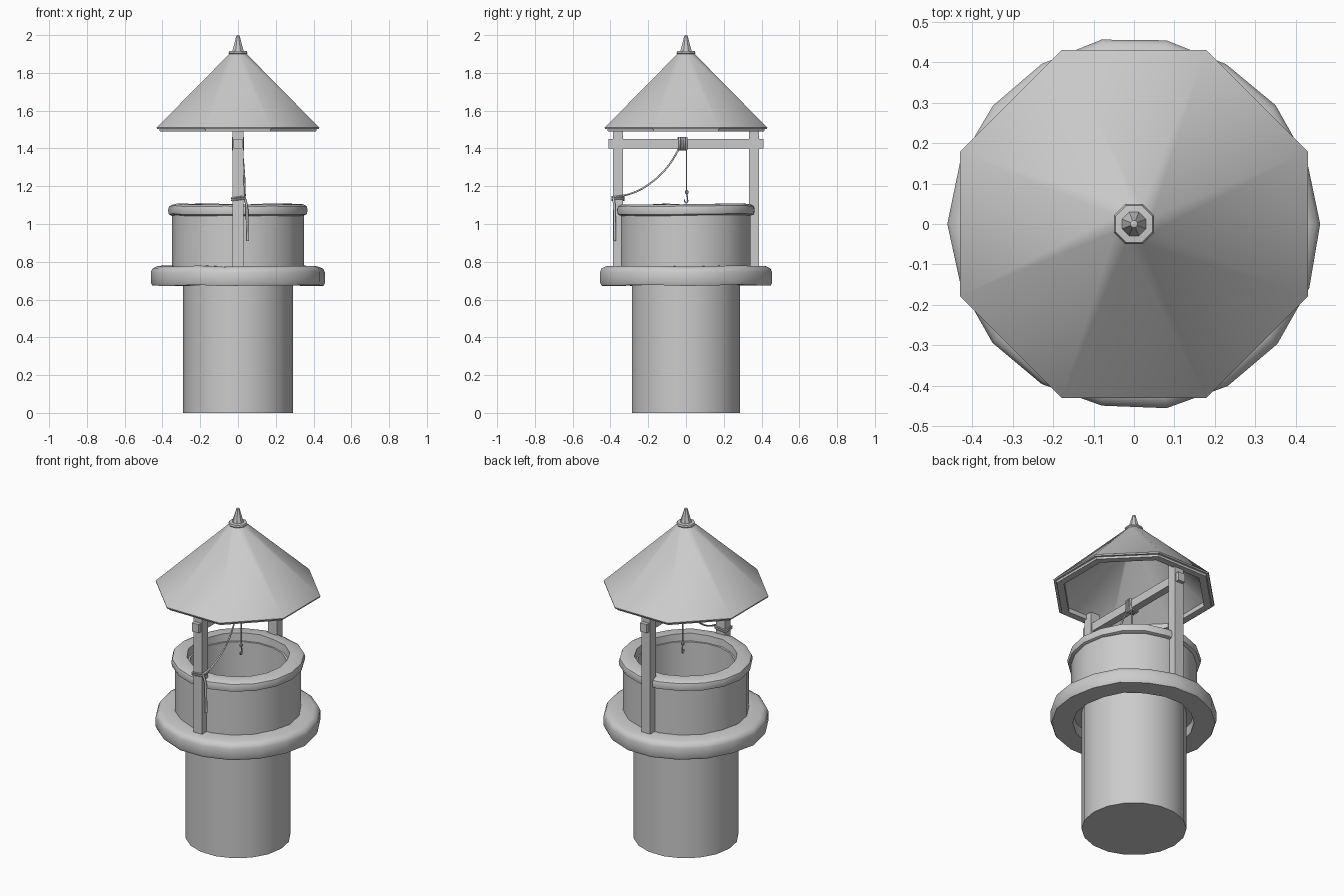
import bpy, bmesh, random
from math import cos, sin, pi, radians, tau
from mathutils import Vector

random.seed(4)
if "Cube" in bpy.data.objects:
    bpy.data.objects.remove(bpy.data.objects["Cube"])

GREY = (0.6, 0.6, 0.6, 1)
mat = bpy.data.materials.new("plain grey")
mat.use_nodes = True
mat.diffuse_color = GREY
mat.node_tree.nodes["Principled BSDF"].inputs["Base Color"].default_value = GREY


def finish(name, bm, smooth=True):
    bmesh.ops.remove_doubles(bm, verts=bm.verts, dist=0.0005)
    bmesh.ops.recalc_face_normals(bm, faces=bm.faces)
    me = bpy.data.meshes.new(name)
    bm.to_mesh(me)
    bm.free()
    if smooth:
        me.shade_smooth()
        me.set_sharp_from_angle(angle=radians(42))
    me.materials.append(mat)
    ob = bpy.data.objects.new(name, me)
    bpy.context.collection.objects.link(ob)
    return ob


def lathe(name, profile, sides=18, turn=0.0, wobble=0.0, closed=True):
    """Turn a list of (radius, height) points about the z axis."""
    bm = bmesh.new()
    rings = []
    for i in range(sides):
        a = turn + tau * i / sides
        dr, dz = random.uniform(-wobble, wobble), random.uniform(-wobble, wobble)
        rings.append([bm.verts.new(((r + dr) * cos(a), (r + dr) * sin(a), z + dz))
                      if r else bm.verts.new((0, 0, z)) for r, z in profile])
    n = len(profile)
    for i in range(sides):
        p, q = rings[i], rings[(i + 1) % sides]
        for j in range(n if closed else n - 1):
            k = (j + 1) % n
            if profile[j][0] or profile[k][0]:
                bm.faces.new((p[j], q[j], q[k], p[k]))
    return finish(name, bm)


def box(name, centre, size):
    bm = bmesh.new()
    bmesh.ops.create_cube(bm, size=1)
    bmesh.ops.scale(bm, vec=size, verts=bm.verts)
    bmesh.ops.translate(bm, vec=centre, verts=bm.verts)
    return finish(name, bm, smooth=False)


def rope(name, points, radius=0.005, cyclic=False, straight=False):
    cu = bpy.data.curves.new(name, 'CURVE')
    cu.dimensions = '3D'
    cu.bevel_depth, cu.bevel_resolution, cu.resolution_u = radius, 1, 6
    cu.use_fill_caps = True
    sp = cu.splines.new('BEZIER')
    sp.bezier_points.add(len(points) - 1)
    for bp, p in zip(sp.bezier_points, points):
        bp.co = p
        bp.handle_left_type = bp.handle_right_type = 'VECTOR' if straight else 'AUTO'
    sp.use_cyclic_u = cyclic
    ob = bpy.data.objects.new(name, cu)
    bpy.context.collection.objects.link(ob)
    cu.materials.append(mat)
    return ob


# Stone well: hollow shaft, wider upper wall, rounded lip and collar
lathe("shaft", [(0, 0), (0.29, 0), (0.29, 0.8), (0.27, 0.8), (0.27, 0.02), (0, 0.02)],
      closed=False)
lathe("upper_wall", [(0.348, 0.74), (0.348, 1.06), (0.27, 1.06), (0.27, 0.74)], wobble=0.002)
lathe("lip", [(0.35, 1.045), (0.366, 1.052), (0.371, 1.075), (0.365, 1.095), (0.345, 1.105),
              (0.284, 1.105), (0.28, 1.05)], wobble=0.003)
lathe("collar", [(0.335, 0.675), (0.452, 0.675), (0.459, 0.69), (0.459, 0.745), (0.45, 0.765),
                 (0.425, 0.777), (0.335, 0.777)], wobble=0.004)

# Two posts and the crossbeam
for side, name in ((-1, "front_post"), (1, "back_post")):
    box(name, (0, side * 0.36, 1.14), (0.06, 0.055, 0.76))
box("crossbeam", (0, 0, 1.425), (0.045, 0.82, 0.052))

# Eight-sided hollow roof with an eaves band, flange and spike
lathe("roof", [(0.05, 1.9), (0.466, 1.51), (0.464, 1.502), (0.42, 1.502), (0.03, 1.878)],
      sides=8, turn=pi / 8)
lathe("eaves_band", [(0.452, 1.507), (0.448, 1.49), (0.405, 1.49), (0.405, 1.535)],
      sides=8, turn=pi / 8)
lathe("finial", [(0, 1.87), (0.04, 1.885), (0.054, 1.905), (0.05, 1.915), (0.032, 1.917),
                 (0.009, 1.997), (0, 2.0)], sides=8, turn=pi / 8, closed=False)

# Rope coils around the beam
for i in range(4):
    y = -0.036 + i * 0.012
    rope("beam_coil", [(sx * 0.028, y + 0.003 * sx, 1.425 + sz * 0.031)
                       for sx, sz in ((-1, -1), (1, -1), (1, 1), (-1, 1))],
         radius=0.006, cyclic=True, straight=True)

# Hanging line with its hook
rope("hanging_line", [(0.02, 0.003, 1.44), (0.02, 0.003, 1.17)], radius=0.004, straight=True)
lathe("hook_knot", [(0, 1.155), (0.009, 1.162), (0.009, 1.175), (0, 1.182)],
      sides=8, closed=False).location = (0.02, 0.003, 0)
rope("hook", [(0.02, 0.003, 1.16), (0.02, 0.008, 1.135), (0.02, 0.003, 1.112),
              (0.02, -0.006, 1.118), (0.02, -0.008, 1.13)], radius=0.004)

# Slack rope swinging to the front post, tied round it, with a loose tail
rope("slack_rope", [(0.02, -0.035, 1.40), (0.03, -0.10, 1.30), (0.035, -0.19, 1.215),
                    (0.036, -0.28, 1.165), (0.036, -0.385, 1.14)])
for i in range(2):
    z = 1.13 + i * 0.011
    rope("post_wrap", [(sx * 0.034, -0.36 + sy * 0.032, z + 0.004 * sx)
                       for sx, sy in ((-1, -1), (1, -1), (1, 1), (-1, 1))],
         cyclic=True, straight=True)
rope("rope_tail", [(0.034, -0.385, 1.14), (0.045, -0.38, 1.10), (0.048, -0.378, 1.02),
                   (0.05, -0.376, 0.91)], radius=0.007)

# Turn the ropes into smooth meshes
bpy.ops.object.select_all(action='DESELECT')
ropes = [o for o in bpy.context.scene.objects if o.type == 'CURVE']
for o in ropes:
    o.select_set(True)
bpy.context.view_layer.objects.active = ropes[0]
bpy.ops.object.convert(target='MESH')
